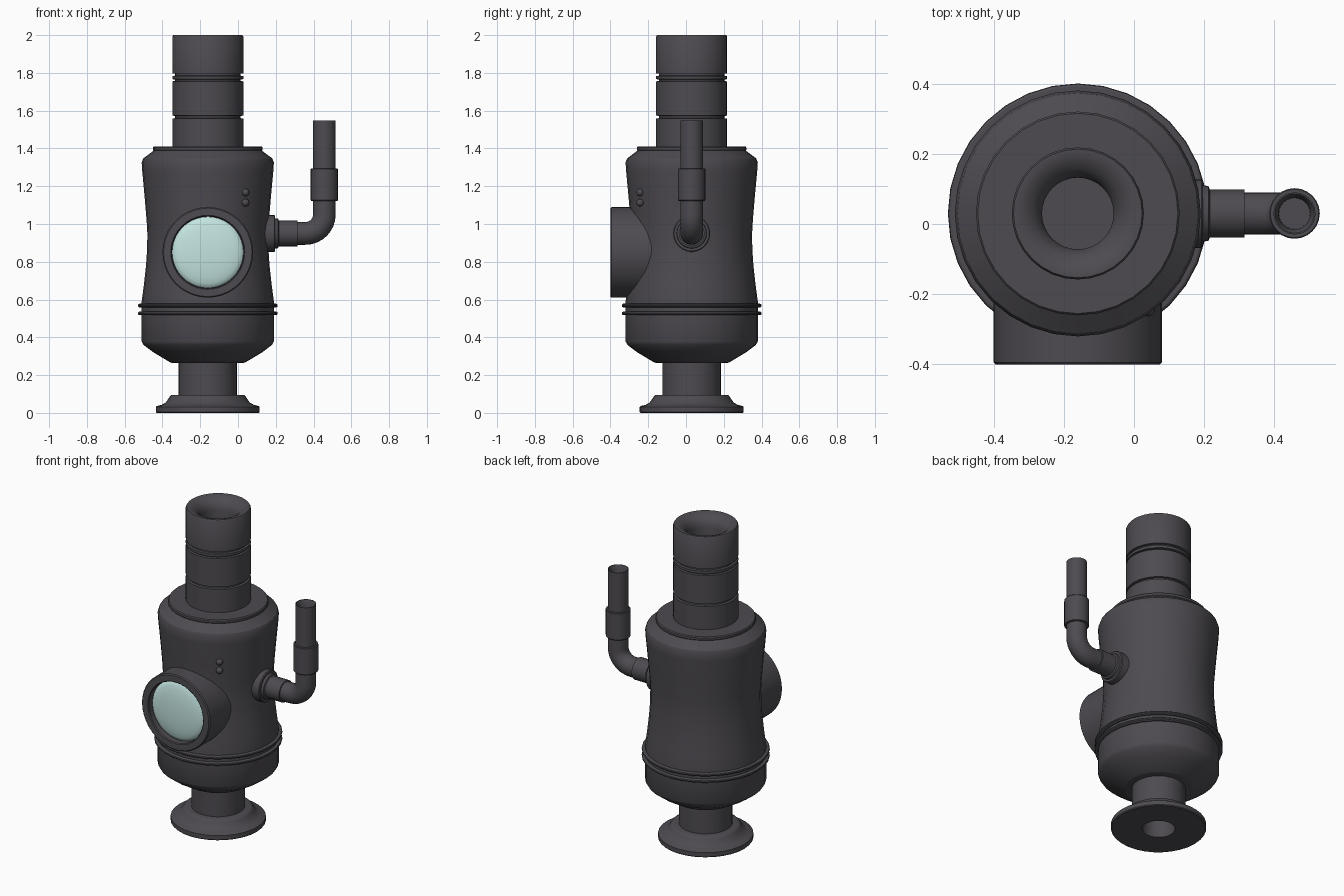
import bpy, bmesh
from math import pi, sin, cos, radians
from mathutils import Matrix, Vector

if "Cube" in bpy.data.objects:
    bpy.data.objects.remove(bpy.data.objects["Cube"])

CX, CY = -0.16, 0.03


def material(name, color):
    m = bpy.data.materials.new(name)
    m.diffuse_color = color
    m.use_nodes = True
    m.node_tree.nodes["Principled BSDF"].inputs["Base Color"].default_value = m.diffuse_color
    return m


DARK = material("dark_metal", (0.075, 0.07, 0.08, 1))
GLASS = material("pale_glass", (0.55, 0.78, 0.75, 1))


def loft(name, rings, mat=DARK, sides=32):
    """Skin a row of circles given as (centre, rotation, radius); radius 0 closes to a point."""
    bm = bmesh.new()
    loops = []
    for centre, rot, r in rings:
        c = Vector(centre)
        if r == 0:
            loops.append([bm.verts.new(c)])
        else:
            loops.append([bm.verts.new(c + rot @ Vector((r * cos(2 * pi * i / sides), r * sin(2 * pi * i / sides), 0)))
                          for i in range(sides)])
    for a, b in zip(loops, loops[1:]):
        for i in range(sides):
            j = (i + 1) % sides
            if len(a) == 1:
                bm.faces.new((a[0], b[j], b[i]))
            elif len(b) == 1:
                bm.faces.new((a[i], a[j], b[0]))
            else:
                bm.faces.new((a[i], a[j], b[j], b[i]))
    bmesh.ops.recalc_face_normals(bm, faces=bm.faces)
    me = bpy.data.meshes.new(name)
    bm.to_mesh(me)
    bm.free()
    me.materials.append(mat)
    ob = bpy.data.objects.new(name, me)
    bpy.context.collection.objects.link(ob)
    bpy.ops.object.select_all(action='DESELECT')
    ob.select_set(True)
    bpy.context.view_layer.objects.active = ob
    bpy.ops.object.shade_smooth_by_angle(angle=radians(32))
    return ob


UP = Matrix.Identity(3)
FRONT = Matrix.Rotation(pi / 2, 3, 'X')


def lathe(name, profile, **kw):
    return loft(name, [((CX, CY, z), UP, r) for r, z in profile], **kw)


def lathe_front(name, profile, z, **kw):
    return loft(name, [((CX, y, z), FRONT, r) for r, y in profile], **kw)


# flared foot with a hole underneath
lathe("foot", [(0, 0.14), (0.095, 0.14), (0.095, 0), (0.27, 0), (0.275, 0.005), (0.275, 0.032),
               (0.268, 0.037), (0.245, 0.042), (0.222, 0.055), (0.205, 0.08), (0.197, 0.092),
               (0.19, 0.096), (0.155, 0.096), (0.155, 0.28), (0, 0.28)])

# waisted boiler body
lathe("body", [(0, 0.265), (0.19, 0.265), (0.2, 0.268), (0.29, 0.322), (0.34, 0.36), (0.35, 0.378),
               (0.35, 0.59), (0.338, 0.68), (0.327, 0.78), (0.321, 0.87), (0.32, 0.95), (0.324, 1.02),
               (0.334, 1.14), (0.347, 1.28), (0.35, 1.325), (0.342, 1.347), (0.287, 1.388),
               (0.29, 1.392), (0.29, 1.405), (0.285, 1.411), (0, 1.411)])

# two rounded bands around the body
for n, z in enumerate((0.527, 0.568)):
    lathe(f"band_{n + 1}", [(0.34, z - 0.01), (0.362, z - 0.01), (0.368, z - 0.006), (0.37, z),
                            (0.368, z + 0.006), (0.362, z + 0.01), (0.34, z + 0.01)])

# grooved chimney with a rolled funnel mouth
R, G = 0.188, 0.174
lathe("chimney", [(0, 1.40), (R, 1.40), (R, 1.558), (G, 1.56), (G, 1.572), (R, 1.574),
                  (R, 1.755), (G, 1.757), (G, 1.765), (R, 1.767), (R, 1.783), (G, 1.785), (G, 1.796),
                  (R, 1.798), (R, 1.992), (0.183, 2.0), (0.172, 2.0), (0.15, 1.993), (0.127, 1.978),
                  (0.11, 1.957), (0.102, 1.93), (0.102, 1.82), (0, 1.82)])

# round porthole
lathe_front("porthole_frame", [(0, 0.0), (0.24, 0.0), (0.24, -0.394), (0.234, -0.4), (0.196, -0.4),
                               (0.191, -0.395), (0.19, -0.35), (0, -0.35)], 0.85, sides=40)
lathe_front("porthole_glass", [(0, -0.345), (0.189, -0.345), (0.189, -0.362)] +
            [(0.189 * cos(a * pi / 12), -0.362 - 0.033 * sin(a * pi / 12)) for a in range(1, 6)] +
            [(0, -0.395)], 0.85, mat=GLASS, sides=40)

# two small rivets
for n, z in enumerate((1.113, 1.167)):
    s = 0.02
    loft(f"rivet_{n + 1}", [((0.04, -0.243, z + s * -cos(k * pi / 8)), UP, s * sin(k * pi / 8) if 0 < k < 8 else 0)
                            for k in range(9)], sides=16)

# side pipe: wall flange, elbow, collar and open end
PX, PZ, B = 0.457, 0.95, 0.10
rings = []
for x, r in [(0.1, 0), (0.1, 0.098), (0.192, 0.098), (0.197, 0.093), (0.197, 0.08), (0.212, 0.078),
             (0.216, 0.068), (0.315, 0.068), (0.315, 0.06)]:
    rings.append(((x, CY, PZ), Matrix.Rotation(pi / 2, 3, 'Y'), r))
for k in range(9):
    a = k * pi / 16
    rings.append(((PX - B + B * sin(a), CY, PZ + B - B * cos(a)), Matrix.Rotation(pi / 2 - a, 3, 'Y'), 0.06))
for z, r in [(1.122, 0.06), (1.122, 0.069), (1.126, 0.072), (1.291, 0.072), (1.295, 0.069), (1.295, 0.06),
             (1.547, 0.06), (1.547, 0.056), (1.525, 0.046), (1.42, 0.044), (1.42, 0)]:
    rings.append(((PX, CY, z), UP, r))
loft("side_pipe", rings, sides=24)
